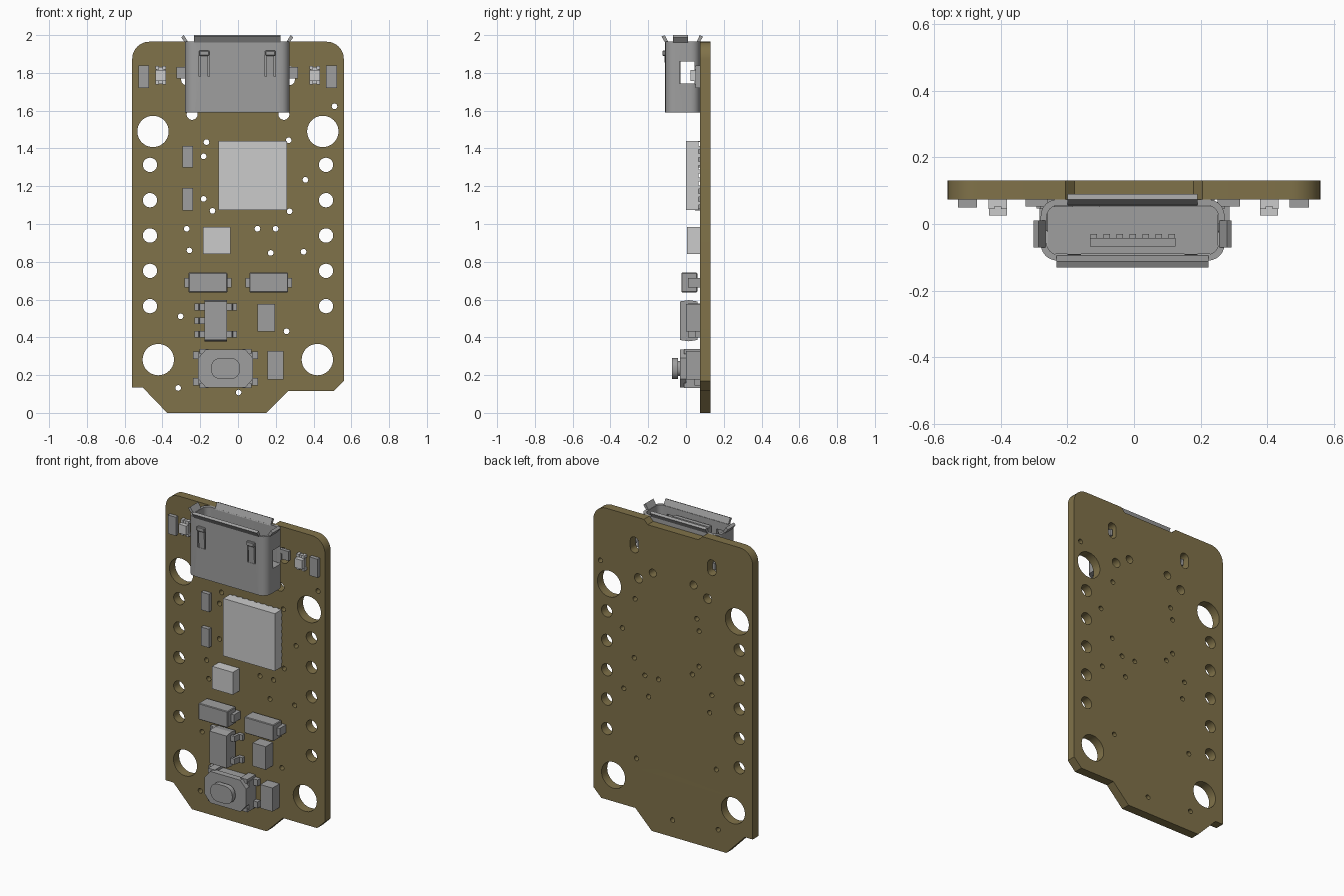
import bpy, bmesh, math
from mathutils import Matrix

if "Cube" in bpy.data.objects:
    bpy.data.objects.remove(bpy.data.objects["Cube"])

BOARD_Y = 0.073   # front face of the board
UX = -0.004       # centre line of the socket


def colour(name, r, g, b):
    m = bpy.data.materials.new(name)
    m.diffuse_color = (r, g, b, 1)
    m.use_nodes = True
    m.node_tree.nodes["Principled BSDF"].inputs["Base Color"].default_value = m.diffuse_color
    return m


OLIVE = colour('board_olive', .216, .168, .067)
METAL = colour('mid_grey', .347, .347, .347)


def finish(name, me, mat, smooth=False):
    ob = bpy.data.objects.new(name, me)
    bpy.context.collection.objects.link(ob)
    if mat:
        me.materials.append(mat)
    for p in me.polygons:
        p.use_smooth = False
    if smooth:
        bpy.ops.object.select_all(action='DESELECT')
        ob.select_set(True)
        bpy.context.view_layer.objects.active = ob
        bpy.ops.object.shade_smooth_by_angle(angle=math.radians(35))
    return ob


def box(name, x0, x1, y0, y1, z0, z1, bevel=0, mat=METAL):
    bm = bmesh.new()
    bmesh.ops.create_cube(bm, size=1)
    for v in bm.verts:
        v.co = ((x0 + x1) / 2 + v.co.x * (x1 - x0),
                (y0 + y1) / 2 + v.co.y * (y1 - y0),
                (z0 + z1) / 2 + v.co.z * (z1 - z0))
    if bevel:
        bmesh.ops.bevel(bm, geom=bm.edges[:], offset=bevel, segments=1,
                        profile=0.5, affect='EDGES')
    me = bpy.data.meshes.new(name)
    bm.to_mesh(me)
    bm.free()
    return finish(name, me, mat)


PLANES = {'XY': ((1, 0, 0), (0, 1, 0), (0, 0, 1)),
          'XZ': ((1, 0, 0), (0, 0, -1), (0, 1, 0)),
          'YZ': ((0, 0, 1), (1, 0, 0), (0, 1, 0))}


def prism(name, loops, plane, a, b, smooth=True, mat=METAL):
    """Fill 2D loops (inner loops become holes) and extrude from a to b."""
    cu = bpy.data.curves.new(name, 'CURVE')
    cu.dimensions, cu.fill_mode, cu.extrude = '2D', 'BOTH', (b - a) / 2
    for pts in loops:
        sp = cu.splines.new('POLY')
        sp.points.add(len(pts) - 1)
        for p, q in zip(sp.points, pts):
            p.co = (q[0], q[1], 0, 1)
        sp.use_cyclic_u = True
    tmp = bpy.data.objects.new(name, cu)
    bpy.context.collection.objects.link(tmp)
    bpy.context.view_layer.update()
    me = bpy.data.meshes.new_from_object(
        tmp.evaluated_get(bpy.context.evaluated_depsgraph_get()))
    bpy.data.objects.remove(tmp)
    me.transform(Matrix(PLANES[plane]).to_4x4())
    mid = (a + b) / 2
    me.transform(Matrix.Translation({'XY': (0, 0, mid), 'XZ': (0, mid, 0), 'YZ': (mid, 0, 0)}[plane]))
    bm = bmesh.new()
    bm.from_mesh(me)
    bmesh.ops.remove_doubles(bm, verts=bm.verts, dist=1e-5)
    bmesh.ops.recalc_face_normals(bm, faces=bm.faces)
    bm.to_mesh(me)
    bm.free()
    me.name = name
    return finish(name, me, mat, smooth)


def arc(cx, cy, r, a0, a1, n):
    return [(cx + r * math.cos(math.radians(a0 + (a1 - a0) * i / n)),
             cy + r * math.sin(math.radians(a0 + (a1 - a0) * i / n))) for i in range(n + 1)]


def circle(cx, cy, r, n):
    return arc(cx, cy, r, 0, 360, n)[:-1]


def rrect(x0, x1, y0, y1, r, n=6):
    return (arc(x1 - r, y1 - r, r, 0, 90, n) + arc(x0 + r, y1 - r, r, 90, 180, n)
            + arc(x0 + r, y0 + r, r, 180, 270, n) + arc(x1 - r, y0 + r, r, 270, 360, n))


def cut(ob, cutters):
    for c in cutters:
        c.hide_render = True
        mod = ob.modifiers.new('cut', 'BOOLEAN')
        mod.object, mod.operation, mod.solver = c, 'DIFFERENCE', 'EXACT'
        bpy.context.view_layer.objects.active = ob
        bpy.ops.object.modifier_apply(modifier=mod.name)
        bpy.data.objects.remove(c)


# Circuit board: outline, mounting holes, pin holes, vias, socket holes
outline = ([(-.56, .135), (-.505, .135), (-.375, 0), (.15, 0), (.265, .115), (.505, .115), (.56, .17)]
           + arc(.47, 1.875, .09, 0, 90, 8)
           + [(.205, 1.965), (.178, 1.938), (-.178, 1.938), (-.205, 1.965)]
           + arc(-.47, 1.875, .09, 90, 180, 8))
holes = [circle(x, z, .083, 40) for x, z in [(-.45, 1.49), (.449, 1.49), (-.422, .282), (.42, .282)]]
holes += [circle(x, .565 + .187 * i, .038, 24) for x in (-.466, .466) for i in range(5)]
vias = [(-.17, 1.433), (-.185, 1.358), (.265, 1.443), (.354, 1.234), (.508, 1.623), (-.185, 1.133),
        (-.138, 1.07), (.27, 1.067), (-.275, .975), (-.26, .86), (.1, .975), (.196, .975), (.17, .847),
        (.344, .853), (-.307, .511), (.254, .432), (-.32, .132), (0, .108)]
holes += [circle(x + .003, z, .015, 16) for x, z in vias]
for s in (-1, 1):
    holes += [circle(s * .243, 1.58, .029, 20), circle(s * .143, 1.64, .025, 20),
              rrect(s * .272 - .029, s * .272 + .029, 1.735, 1.835, .028)]
prism('circuit_board', [outline] + holes, 'XZ', BOARD_Y, .13, mat=OLIVE)

# Socket: hollow shell with side windows and spring slots
shell = prism('socket_shell', [rrect(UX - .276, UX + .276, -.11, .074, .05),
                               rrect(UX - .258, UX + .258, -.092, .056, .035)], 'XY', 1.59, 1.965)
cut(shell, [box('window_cutter', -.4, .4, -.035, .045, 1.745, 1.86)]
    + [box('slot_cutter', UX + s * .175 - .028, UX + s * .175 + .028, -.15, -.05, 1.78, 1.915) for s in (-1, 1)])
box('socket_core', UX - .256, UX + .256, -.09, .052, 1.593, 1.742)
box('socket_tongue', UX - .128, UX + .128, -.068, -.042, 1.74, 1.94)
for i in range(7):
    x = UX - .117 + .039 * i
    box('socket_contact', x - .01, x + .01, -.043, -.03, 1.74, 1.93)
# Flared lips around the mouth
prism('front_lip', [[(-.110, 1.96), (-.092, 1.96), (-.113, 2.0), (-.13, 1.992)]], 'YZ', UX - .228, UX + .228, False)
prism('back_lip', [[(.072, 1.96), (.054, 1.96), (.073, 2.0), (.09, 1.992)]], 'YZ', UX - .195, UX + .195, False)
for s in (-1, 1):
    side = [(UX + s * u, z) for u, z in [(.258, 1.96), (.276, 1.96), (.297, 1.988), (.283, 2.0)]]
    prism('side_lip', [side], 'XZ', -.07, .01, False)
    c = UX + s * .175
    prism('latch_spring', [[(-.108, 1.775), (-.09, 1.775), (-.1, 1.9), (-.115, 1.9)]], 'YZ', c - .02, c + .02, False)
    box('latch_hook', c - .027, c + .027, -.125, -.1, 1.89, 1.918, .004)
    # Solder tabs and legs
    xs = sorted((UX + s * .255, UX + s * .322))
    box('solder_tab', *xs, .053, BOARD_Y + .002, 1.77, 1.83)
    xs = sorted((UX + s * .258, UX + s * .276))
    box('socket_leg', *xs, .045, .11, 1.765, 1.805)

# Plain chip resistors and capacitors: x0, x1, front y, z0, z1
for x0, x1, y, z0, z1 in [(-.528, -.472, .049, 1.72, 1.838), (.467, .525, .049, 1.72, 1.838),
                          (-.293, -.238, .047, 1.299, 1.412), (-.293, -.238, .047, 1.072, 1.19),
                          (.102, .195, 0, .43, .577), (.157, .242, 0, .177, .327)]:
    box('chip_component', x0, x1, y, BOARD_Y, z0, z1)

# Indicator lights
for x in (-.409, .406):
    box('light_base', x - .022, x + .022, .053, BOARD_Y, 1.74, 1.832, mat=None)
    box('light_lens', x - .027, x + .027, .025, .054, 1.757, 1.815, mat=None)
    for z in (1.738, 1.818):
        for s in (-1, 1):
            box('light_pad', x + s * .019 - .009, x + s * .019 + .009, .045, BOARD_Y, z, z + .018, mat=None)

# Processor with pads round its lower edge
box('processor', -.104, .259, 0, .066, 1.075, 1.44, mat=None)
for i in range(8):
    t = i * .042 - .147
    for s in (-1, 1):
        e = .0775 + s * .1785
        box('processor_pad', e - .003, e + .003, .055, BOARD_Y, 1.257 + t - .01, 1.257 + t + .01, mat=None)
        e = 1.2575 + s * .1795
        box('processor_pad', .0775 + t - .01, .0775 + t + .01, .055, BOARD_Y, e - .003, e + .003, mat=None)
box('small_chip', -.185, -.04, .005, BOARD_Y, .842, .985, mat=None)

# Diodes with end leads
for c in (-.159, .163):
    box('diode_body', c - .103, c + .103, -.025, .06, .638, .742, .004)
    for s in (-1, 1):
        xs = sorted((c + s * .09, c + s * .124))
        box('diode_lead', *xs, .01, BOARD_Y, .664, .714)

# Regulator: tapered body, five bent leads
prism('regulator_body', [[(.06, .386), (.015, .379), (-.033, .386), (-.033, .59), (.015, .597), (.06, .59)]],
      'YZ', -.178, -.058, False)
for s, z in [(-1, .56), (-1, .488), (-1, .416), (1, .56), (1, .416)]:
    lead = [(-.118 + s * u, y) for u, y in [(.055, .01), (.085, .01), (.092, .05), (.113, .05),
                                            (.113, BOARD_Y), (.077, BOARD_Y), (.07, .026), (.055, .026)]]
    prism('regulator_lead', [lead], 'XY', z - .018, z + .018, False)

# Push button: base, chamfered cover, corner clips, plunger
BX, BZ = -.066, .235
box('button_base', BX - .142, BX + .142, 0, BOARD_Y, BZ - .088, BZ + .088)
quarter = [(.145, .055), (.105, .1)]
cover = [(BX + sx * u, BZ + sz * w) for sx, sz, q in
         [(1, 1, quarter), (-1, 1, quarter[::-1]), (-1, -1, quarter), (1, -1, quarter[::-1])] for u, w in q]
prism('button_cover', [cover], 'XZ', -.033, .005, False)
for sx in (-1, 1):
    for sz in (-1, 1):
        xs = sorted((BX + sx * .09, BX + sx * .138))
        zs = sorted((BZ + sz * .078, BZ + sz * .104))
        box('button_clip', *xs, -.01, BOARD_Y, *zs)
        xs = sorted((BX + sx * .13, BX + sx * .173))
        zs = sorted((BZ + sz * .05, BZ + sz * .09))
        box('button_lead', *xs, .045, BOARD_Y, *zs)
prism('button_neck', [rrect(BX - .058, BX + .058, BZ - .04, BZ + .04, .035)], 'XZ', -.045, -.03)
prism('button_plunger', [rrect(BX - .077, BX + .077, BZ - .056, BZ + .056, .05)], 'XZ', -.073, -.042)
